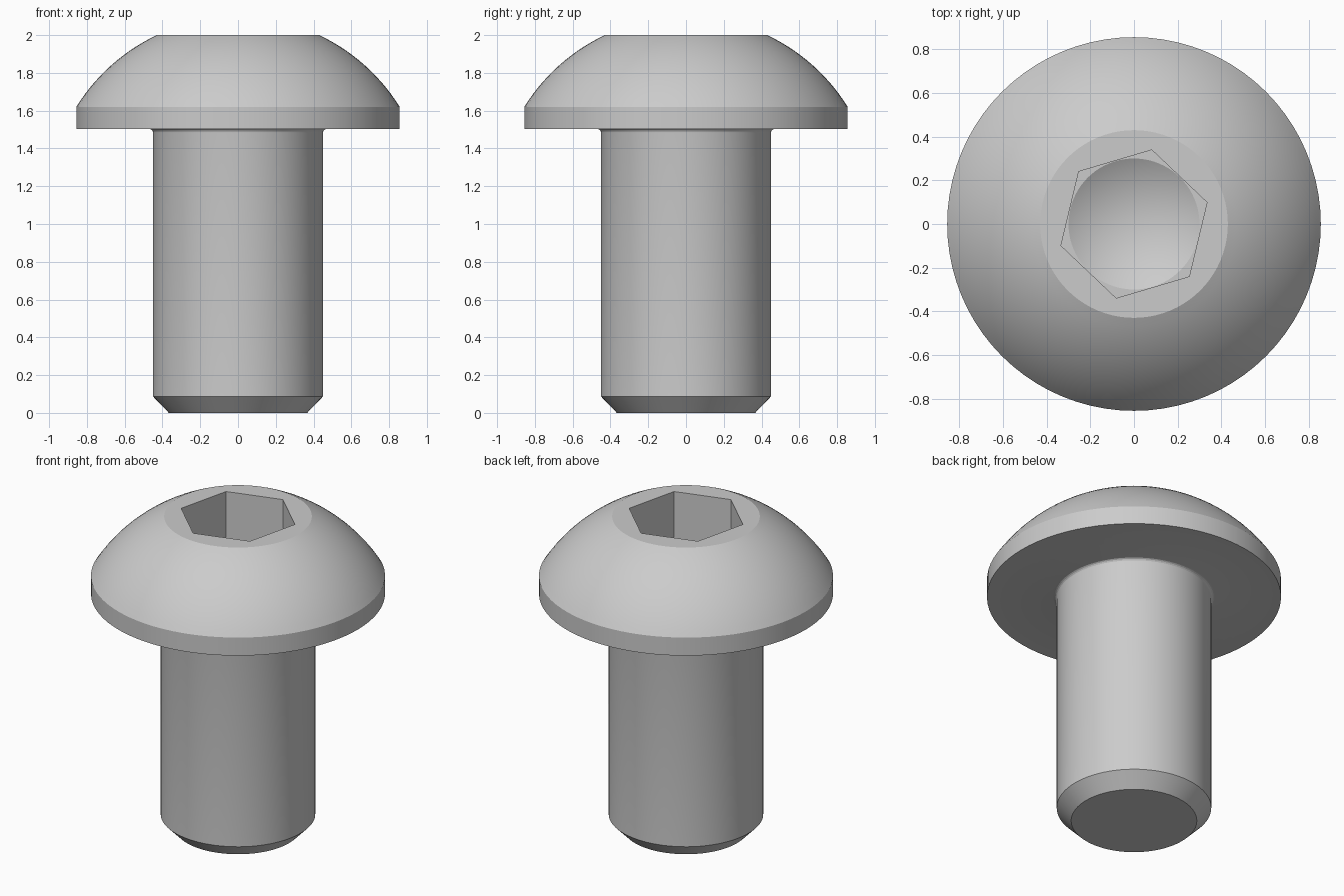
import bpy
import bmesh
import math
from mathutils import Vector, Matrix

if "Cube" in bpy.data.objects:
    bpy.data.objects.remove(bpy.data.objects["Cube"])

steel = bpy.data.materials.new("plain grey steel")
steel.use_nodes = True
STEEL = (0.6, 0.6, 0.6, 1)
steel.diffuse_color = STEEL
steel.node_tree.nodes["Principled BSDF"].inputs["Base Color"].default_value = STEEL


def lathe(name, profile, sides, start=0.0):
    """Revolve (radius, height) points about z into a closed solid."""
    bm = bmesh.new()
    verts = [bm.verts.new((r, 0, z)) for r, z in profile]
    edges = [bm.edges.new(pair) for pair in zip(verts, verts[1:])]
    bmesh.ops.spin(bm, geom=verts + edges, cent=(0, 0, 0), axis=(0, 0, 1),
                   angle=math.tau, steps=sides, use_merge=False)
    bmesh.ops.remove_doubles(bm, verts=bm.verts, dist=1e-5)
    bmesh.ops.dissolve_degenerate(bm, edges=bm.edges, dist=1e-6)
    bmesh.ops.rotate(bm, verts=bm.verts, matrix=Matrix.Rotation(start, 3, "Z"))
    bmesh.ops.recalc_face_normals(bm, faces=bm.faces)
    mesh = bpy.data.meshes.new(name)
    bm.to_mesh(mesh)
    bm.free()
    mesh.materials.append(steel)
    obj = bpy.data.objects.new(name, mesh)
    bpy.context.collection.objects.link(obj)
    return obj


def arc(cx, cz, radius, a0, a1, count):
    return [(cx + radius * math.cos(a), cz + radius * math.sin(a))
            for a in (a0 + (a1 - a0) * i / count for i in range(count + 1))]


# Main dimensions
SHANK, HEAD, TOP = 0.45, 0.856, 0.43
SEAT, RIM, HEIGHT = 1.504, 1.62, 2.0
FILLET = 0.022

# Dome arc is centred on the axis and passes through rim and flat top
dome_z = (HEIGHT**2 + TOP**2 - RIM**2 - HEAD**2) / (2 * (HEIGHT - RIM))
dome_r = math.hypot(HEAD, RIM - dome_z)
dome = arc(0, dome_z, dome_r, math.atan2(RIM - dome_z, HEAD),
           math.atan2(HEIGHT - dome_z, TOP), 14)

# Chamfered shank, small fillet under the head, rim, dome and flat top
fillet = arc(SHANK + FILLET, SEAT - FILLET, FILLET, math.pi, math.pi / 2, 4)
profile = [(0, 0), (0.366, 0), (SHANK, 0.087)] + fillet
profile += [(HEAD, SEAT)] + dome + [(0, HEIGHT)]
bolt = lathe("button_head_bolt", profile, 80)

# Hexagonal socket, then the drilled cone at its floor
FLOOR = 1.688
socket = lathe("socket_cutter", [(0, FLOOR), (0.349, FLOOR), (0.349, 2.2), (0, 2.2)],
               6, math.radians(16.5))
drill = lathe("drill_cutter", [(0, FLOOR - 0.173), (0.3, FLOOR), (0.3, FLOOR + 0.08),
                               (0, FLOOR + 0.08)], 80)
bpy.context.view_layer.objects.active = bolt
for cutter in (socket, drill):
    cutter.hide_render = True
    cut = bolt.modifiers.new(cutter.name, "BOOLEAN")
    cut.operation = "DIFFERENCE"
    cut.solver = "EXACT"
    cut.object = cutter
    bpy.ops.object.modifier_apply(modifier=cut.name)
    bpy.data.objects.remove(cutter)

# Smooth curved faces with crisp edges
bpy.ops.object.select_all(action="DESELECT")
bolt.select_set(True)
bpy.ops.object.shade_smooth_by_angle(angle=math.radians(20))
